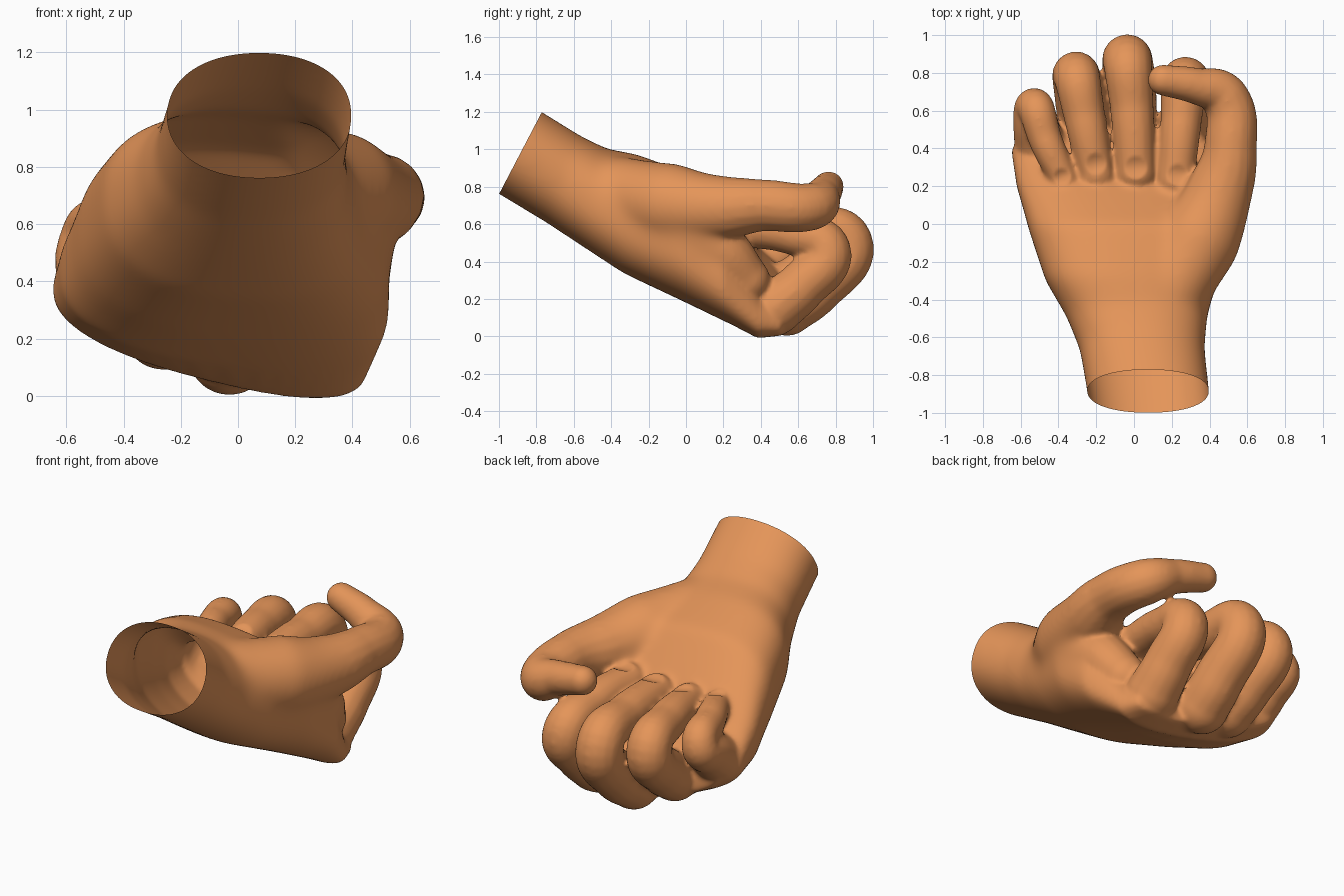
import bpy, bmesh, math

if "Cube" in bpy.data.objects:
    bpy.data.objects.remove(bpy.data.objects["Cube"])

parts = []


def palm_ring(bm, bottom, top, x0, x1, roll, power, n=48):
    """Rounded cross-section spanning bottom..top (y, z) and x0..x1."""
    ring = []
    for i in range(n):
        a = 2 * math.pi * i / n
        c, s = math.cos(a), math.sin(a)
        c = math.copysign(abs(c) ** power, c)
        s = math.copysign(abs(s) ** power, s)
        x = (x0 + x1) / 2 + c * (x1 - x0) / 2
        t = (s + 1) / 2
        y = bottom[0] + (top[0] - bottom[0]) * t
        z = bottom[1] + (top[1] - bottom[1]) * t + roll * c * (x1 - x0) / 2
        ring.append(bm.verts.new((x, y, z)))
    return ring


def ball(center, r):
    bpy.ops.mesh.primitive_uv_sphere_add(segments=32, ring_count=16, radius=r, location=center)
    parts.append(bpy.context.object)


def digit(name, pts):
    """Tapered bent tube through (x, y, z, radius) points with round ends."""
    cu = bpy.data.curves.new(name, 'CURVE')
    cu.dimensions = '3D'
    cu.bevel_depth = 1
    cu.bevel_resolution = 6
    cu.resolution_u = 10
    cu.use_fill_caps = True
    sp = cu.splines.new('BEZIER')
    sp.bezier_points.add(len(pts) - 1)
    for bp, p in zip(sp.bezier_points, pts):
        bp.co = p[:3]
        bp.radius = p[3]
        bp.handle_left_type = bp.handle_right_type = 'AUTO'
    ob = bpy.data.objects.new(name, cu)
    bpy.context.collection.objects.link(ob)
    bpy.ops.object.select_all(action='DESELECT')
    bpy.context.view_layer.objects.active = ob
    ob.select_set(True)
    bpy.ops.object.convert(target='MESH')
    parts.append(bpy.context.object)
    for p in (pts[0], pts[-1]):
        ball(p[:3], p[3])


# Wrist and palm: lofted sections from forearm to knuckles
bm = bmesh.new()
sections = [
    ((-1.10, 0.82), (-0.87, 1.26), -0.24, 0.41, 0, 0.92),
    ((-1.00, 0.76), (-0.77, 1.20), -0.25, 0.40, 0, 0.92),
    ((-0.75, 0.61), (-0.56, 1.07), -0.29, 0.375, -0.02, 0.9),
    ((-0.55, 0.48), (-0.42, 1.00), -0.36, 0.39, -0.06, 0.85),
    ((-0.33, 0.34), (-0.27, 0.97), -0.47, 0.44, -0.09, 0.8),
    ((-0.05, 0.21), (0.00, 0.87), -0.56, 0.53, -0.08, 0.77),
    ((0.18, 0.11), (0.20, 0.65), -0.62, 0.53, -0.12, 0.77),
    ((0.38, 0.05), (0.40, 0.41), -0.65, 0.45, -0.25, 0.82),
    ((0.52, 0.07), (0.50, 0.32), -0.57, 0.40, -0.27, 0.85),
]
rings = [palm_ring(bm, *s) for s in sections]
for a, b in zip(rings, rings[1:]):
    for i in range(len(a)):
        j = (i + 1) % len(a)
        bm.faces.new((a[i], a[j], b[j], b[i]))
bm.faces.new(rings[0])
bm.faces.new(rings[-1])
bmesh.ops.recalc_face_normals(bm, faces=bm.faces)
me = bpy.data.meshes.new("palm")
bm.to_mesh(me)
bm.free()
palm = bpy.data.objects.new("palm", me)
bpy.context.collection.objects.link(palm)
parts.append(palm)

# Curled fingers: knuckle, middle joint, end joint, tip
digit("index_finger", [(0.27, 0.48, 0.155, 0.148), (0.28, 0.62, 0.27, 0.135), (0.27, 0.755, 0.46, 0.128),
                       (0.25, 0.55, 0.55, 0.11), (0.22, 0.23, 0.58, 0.10)])
digit("middle_finger", [(-0.03, 0.54, 0.15, 0.148), (-0.02, 0.69, 0.25, 0.14), (-0.035, 0.865, 0.51, 0.132),
                        (-0.01, 0.60, 0.57, 0.115), (0.01, 0.27, 0.58, 0.105)])
digit("ring_finger", [(-0.26, 0.48, 0.235, 0.145), (-0.28, 0.62, 0.32, 0.135), (-0.305, 0.785, 0.52, 0.125),
                      (-0.26, 0.56, 0.585, 0.11), (-0.20, 0.26, 0.585, 0.096)])
digit("little_finger", [(-0.49, 0.40, 0.37, 0.145), (-0.515, 0.50, 0.44, 0.125), (-0.525, 0.62, 0.545, 0.10),
                        (-0.47, 0.45, 0.60, 0.09), (-0.375, 0.24, 0.60, 0.078)])
# Thumb with its fleshy base, bent across the index finger
digit("thumb", [(0.20, -0.34, 0.76, 0.20), (0.345, -0.08, 0.705, 0.225), (0.45, 0.16, 0.685, 0.18),
                (0.51, 0.40, 0.70, 0.14), (0.475, 0.675, 0.695, 0.128), (0.33, 0.73, 0.755, 0.097),
                (0.155, 0.762, 0.80, 0.083)])
# Web of flesh between the thumb and the index knuckle
digit("thumb_web", [(0.24, -0.24, 0.60, 0.20), (0.36, 0.02, 0.55, 0.185), (0.385, 0.17, 0.47, 0.155),
                    (0.34, 0.32, 0.30, 0.13)])

# Fuse everything into one skin
bpy.ops.object.select_all(action='DESELECT')
for p in parts:
    p.select_set(True)
bpy.context.view_layer.objects.active = palm
bpy.ops.object.join()
hand = bpy.context.object
hand.name = "hand"
m = hand.modifiers.new("fuse", 'REMESH')
m.mode = 'VOXEL'
m.voxel_size = 0.013
bpy.ops.object.modifier_apply(modifier=m.name)
# Soften all a little, and the palm and thumb base a lot
soft = hand.vertex_groups.new(name="palm")
for v in hand.data.vertices:
    w = min(1, max(0, (0.22 - v.co.y) / 0.15))
    if w > 0:
        soft.add([v.index], w, 'REPLACE')
for group, count in (("", 12), ("palm", 90)):
    m = hand.modifiers.new("soften", 'SMOOTH')
    m.factor = 0.5
    m.iterations = count
    m.vertex_group = group
    bpy.ops.object.modifier_apply(modifier=m.name)

bm = bmesh.new()
bm.from_mesh(hand.data)
# Fingernail dents
nails = [(0.23, 0.26, 0.055), (0.01, 0.30, 0.06), (-0.20, 0.32, 0.055), (-0.38, 0.25, 0.045)]
for x, y, r in nails:
    for v in bm.verts:
        d = math.hypot(v.co.x - x, v.co.y - y) / r
        if d < 1 and v.co.z > 0.58:
            v.co.z -= 0.018 * (1 - d * d)
# Cut the wrist open
bmesh.ops.bisect_plane(bm, geom=bm.verts[:] + bm.edges[:] + bm.faces[:], plane_co=(0, -0.885, 0.98),
                       plane_no=(0, -0.886, 0.463), clear_outer=True)
bm.to_mesh(hand.data)
bm.free()

mat = bpy.data.materials.new("skin")
mat.diffuse_color = (0.78, 0.30, 0.10, 1)
mat.use_nodes = True
mat.node_tree.nodes["Principled BSDF"].inputs["Base Color"].default_value = mat.diffuse_color
hand.data.materials.clear()
hand.data.materials.append(mat)
for poly in hand.data.polygons:
    poly.material_index = 0
bpy.ops.object.select_all(action='DESELECT')
hand.select_set(True)
bpy.ops.object.shade_smooth_by_angle(angle=math.radians(50))
